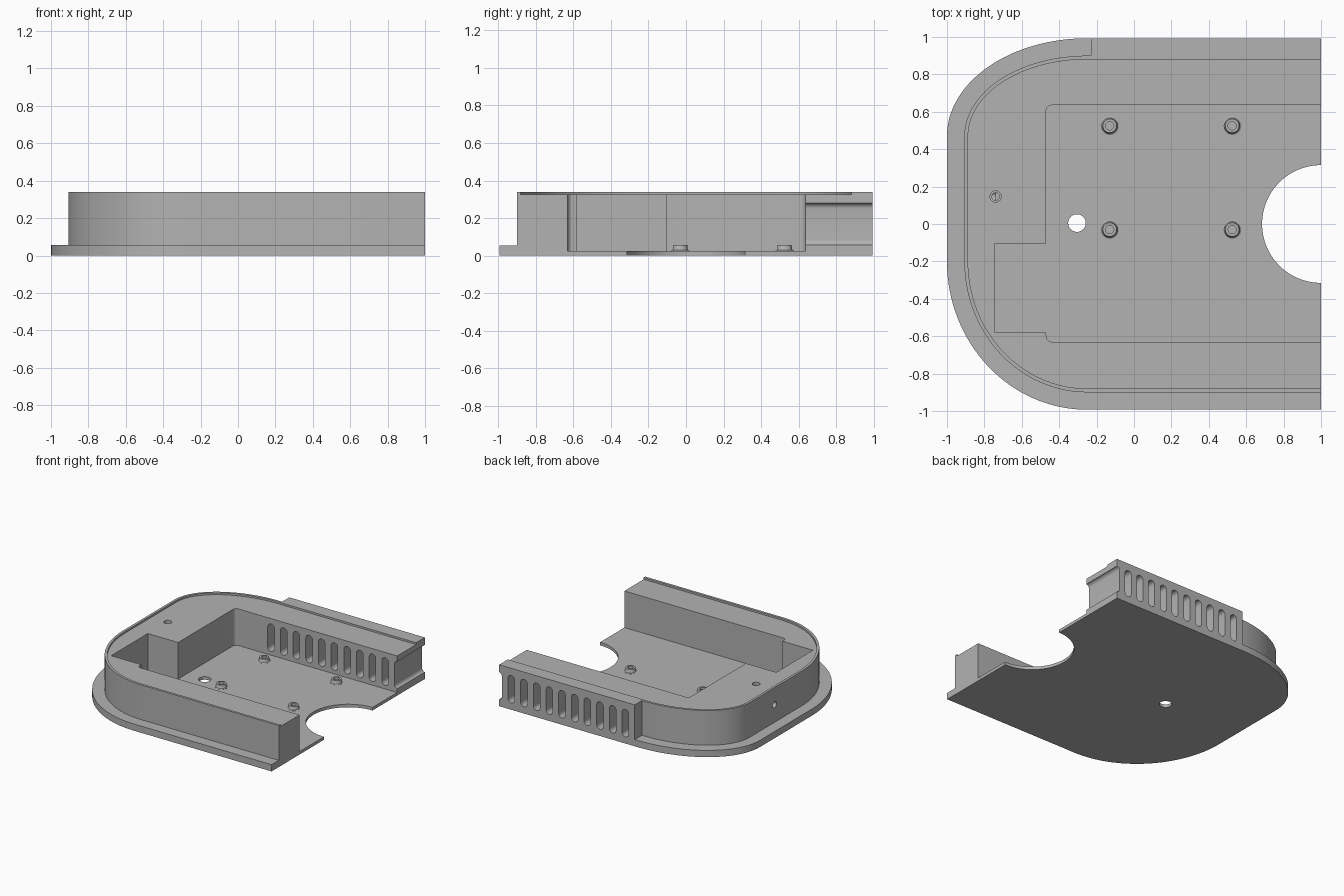
import bpy, bmesh
from math import sin, cos, pi
from mathutils import Matrix

if "Cube" in bpy.data.objects:
    bpy.data.objects.remove(bpy.data.objects["Cube"])

grey = bpy.data.materials.new("plain grey")
grey.use_nodes = True
colour = (0.45, 0.45, 0.45, 1)
grey.diffuse_color = colour
grey.node_tree.nodes["Principled BSDF"].inputs["Base Color"].default_value = colour


def make(name, bm):
    bmesh.ops.recalc_face_normals(bm, faces=bm.faces)
    mesh = bpy.data.meshes.new(name)
    bm.to_mesh(mesh)
    bm.free()
    mesh.materials.append(grey)
    obj = bpy.data.objects.new(name, mesh)
    bpy.context.collection.objects.link(obj)
    return obj


def prism(name, points, low, high, matrix=Matrix()):
    """Extrude a closed outline from low to high along local z."""
    bm = bmesh.new()
    face = bm.faces.new([bm.verts.new((x, y, low)) for x, y in points])
    new = bmesh.ops.extrude_face_region(bm, geom=[face])["geom"]
    top = [v for v in new if isinstance(v, bmesh.types.BMVert)]
    bmesh.ops.translate(bm, verts=top, vec=(0, 0, high - low))
    bm.transform(matrix)
    return make(name, bm)


def arc(cx, cy, rx, ry, start, end, steps=32):
    angles = [start + (end - start) * i / steps for i in range(steps + 1)]
    return [(cx + rx * cos(a), cy + ry * sin(a)) for a in angles]


def circle(x, y, r):
    return arc(x, y, r, r, 0, 2 * pi, 40)[:-1]


def box(x0, x1, y0, y1):
    return [(x0, y0), (x1, y0), (x1, y1), (x0, y1)]


def shell_outline(inset, right=1.0):
    """Rounded left end, straight sides running to the open right end."""
    rx, side = 0.75 - inset, 0.993 - inset
    return ([(right, side)]
            + arc(-0.25, 0.47, rx, side - 0.47, pi / 2, pi)
            + arc(-0.25, -0.2, rx, side - 0.2, pi, 1.5 * pi)
            + [(right, -side)])


def boolean(target, tool, operation):
    mod = target.modifiers.new(operation, "BOOLEAN")
    mod.operation, mod.object, mod.solver = operation, tool, "EXACT"
    bpy.context.view_layer.objects.active = target
    bpy.ops.object.modifier_apply(modifier=mod.name)
    bpy.data.objects.remove(tool)


# Flange, wall body and the thicker vented block
housing = prism("housing", shell_outline(0), 0, 0.055)
boolean(housing, prism("wall", shell_outline(0.093), 0, 0.34), "UNION")
boolean(housing, prism("vent_block", box(-0.23, 1, 0.7, 0.993), 0, 0.34), "UNION")

# Shallow lid recess inside the rim
cutters = [prism("lid_recess", shell_outline(0.113, 1.2), 0.325, 0.5)]

# Main pocket with rounded inner corners and a side bay
r = 0.03
pocket = ([(1.2, 0.635)]
          + arc(-0.47 + r, 0.635 - r, r, r, pi / 2, pi, 8)
          + [(-0.47, -0.105), (-0.745, -0.105), (-0.745, -0.58), (-0.47, -0.58)]
          + arc(-0.47 + r, -0.63 + r, r, r, pi * 1.1, 1.5 * pi, 8)
          + [(1.2, -0.63)])
cutters.append(prism("pocket", pocket, 0.025, 0.5))

# Round cut-out at the open end and cable hole in the floor
cutters.append(prism("end_cutout", arc(1, 0, 0.315, 0.315, pi / 2, 1.5 * pi, 48)
                     + [(1.2, -0.315), (1.2, 0.315)], -0.1, 0.2))
cutters.append(prism("floor_hole", circle(-0.305, 0.005, 0.047), -0.1, 0.2))

# Counterbored screw hole meeting a hole in the end wall
cutters.append(prism("screw_recess", circle(-0.74, 0.147, 0.03), 0.3, 0.5))
cutters.append(prism("screw_shaft", circle(-0.74, 0.147, 0.02), 0.2, 0.4))
along_x = Matrix.Rotation(pi / 2, 4, "Y")
cutters.append(prism("side_hole", circle(-0.2, 0.147, 0.025), -1.1, -0.74, along_x))

# Row of rounded vent slots, the last one open at the end
along_y = Matrix.Rotation(pi / 2, 4, "X")
w = 0.03
for i in range(11):
    x = 1.005 - 0.115 * i
    slot = (arc(x, 0.28 - w, w, w, 0, pi, 12)
            + arc(x, 0.055 + w, w, w, pi, 2 * pi, 12))
    cutters.append(prism("vent_slot", slot, -1.2, -0.5, along_y))

for cutter in cutters:
    boolean(housing, cutter, "DIFFERENCE")


# Flared standoffs on the floor
def standoff(x, y):
    profile = [(0.022, 0.02), (0.05, 0.02), (0.05, 0.026), (0.043, 0.029),
               (0.039, 0.036), (0.037, 0.056), (0.022, 0.056)]
    bm = bmesh.new()
    n = 32
    rings = [[bm.verts.new((x + pr * cos(2 * pi * k / n), y + pr * sin(2 * pi * k / n), z))
              for k in range(n)] for pr, z in profile]
    for a, b in zip(rings, rings[1:] + rings[:1]):
        for k in range(n):
            m = (k + 1) % n
            bm.faces.new((a[k], a[m], b[m], b[k]))
    return make("standoff", bm)


parts = [housing] + [standoff(x, y) for x in (-0.13, 0.525) for y in (-0.03, 0.525)]

# Smooth the curves, keep the edges crisp
bpy.ops.object.select_all(action="DESELECT")
for part in parts:
    part.select_set(True)
bpy.context.view_layer.objects.active = housing
bpy.ops.object.shade_smooth_by_angle(angle=pi / 6)
